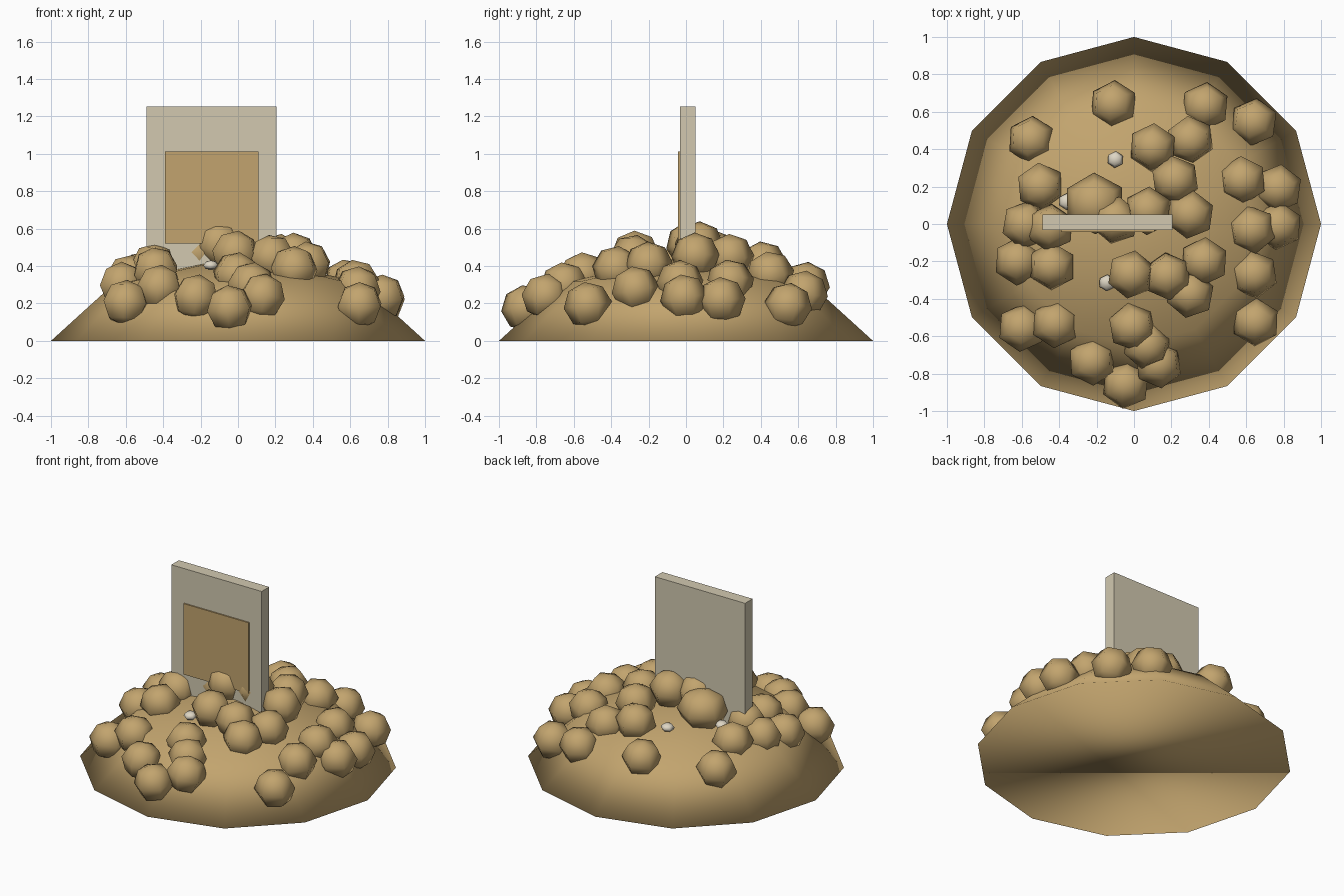
import bpy, bmesh, math, random
from mathutils import Matrix, Euler

if "Cube" in bpy.data.objects:
    bpy.data.objects.remove(bpy.data.objects["Cube"])

random.seed(4)


def material(name, rgb):
    lin = [((c / 255 + 0.055) / 1.055) ** 2.4 for c in rgb]
    m = bpy.data.materials.new(name)
    m.diffuse_color = (*lin, 1)
    m.use_nodes = True
    m.node_tree.nodes["Principled BSDF"].inputs["Base Color"].default_value = m.diffuse_color
    return m


EARTH = material("tan earth", (194, 164, 110))
STONE = material("pale stone", (210, 201, 176))
PEBBLE = material("light pebble", (222, 214, 196))


def finish(bm, name, mat, smooth):
    bmesh.ops.recalc_face_normals(bm, faces=bm.faces)
    for f in bm.faces:
        f.smooth = smooth
    me = bpy.data.meshes.new(name)
    bm.to_mesh(me)
    bm.free()
    me.materials.append(mat)
    ob = bpy.data.objects.new(name, me)
    bpy.context.collection.objects.link(ob)
    return ob


def box(name, lo, hi, mat):
    bm = bmesh.new()
    bmesh.ops.create_cube(bm, size=1)
    for v in bm.verts:
        v.co = [l if c < 0 else h for c, l, h in zip(v.co, lo, hi)]
    return finish(bm, name, mat, False)


def ball(name, pos, size, mat, tilt):
    bm = bmesh.new()
    rot = Euler([random.uniform(-tilt, tilt) for _ in range(3)]).to_matrix().to_4x4()
    mtx = Matrix.Translation(pos) @ rot @ Matrix.Diagonal((*size, 1))
    bmesh.ops.create_uvsphere(bm, u_segments=6, v_segments=4, radius=1, matrix=mtx)
    return finish(bm, name, mat, True)


# Mound: twelve-sided closed dome
N = 12
bm = bmesh.new()
rings = [[bm.verts.new((r * math.cos(2 * math.pi * i / N),
                        r * math.sin(2 * math.pi * i / N), z)) for i in range(N)]
         for r, z in ((1.0, 0.0), (0.65, 0.318))]
apex = bm.verts.new((0, 0, 0.45))
bm.faces.new(rings[0][::-1])
for i in range(N):
    j = (i + 1) % N
    bm.faces.new((rings[0][i], rings[0][j], rings[1][j], rings[1][i]))
    bm.faces.new((rings[1][i], rings[1][j], apex))
finish(bm, "mound", EARTH, True)

# Upright slab with a thin plate on its front
box("slab", (-0.49, -0.033, 0.002), (0.205, 0.05, 1.253), STONE)
box("slab_plate", (-0.39, -0.042, 0.52), (0.11, -0.033, 1.013), EARTH)

# Clods scattered over the mound: plan positions, height follows the slope
CLODS = [(-.11, .64), (-.55, .45), (-.50, .20), (.38, .63), (.64, .545), (.30, .45),
         (.10, .41), (.22, .235), (.58, .235), (.77, .19), (.63, -.03), (.77, -.01),
         (.64, -.27), (.65, -.525), (.30, .05), (-.58, -.005), (-.45, -.02),
         (-.62, -.20), (-.44, -.225), (-.60, -.555), (-.42, -.535), (-.015, -.27),
         (.18, -.28), (.375, -.20), (.30, -.375), (-.01, -.55), (.07, -.65),
         (.13, -.75), (-.225, -.735), (-.045, -.86), (.075, .07), (-.10, .02)]
for k, (x, y) in enumerate(CLODS):
    r = math.hypot(x, y)
    z = 0.54 - 0.2 * r - 0.26 * r * r
    ball(f"clod_{k + 1}", (x, y, z), (0.132, 0.13, 0.124), EARTH, 0.2)

# Larger clod behind the slab, its tip poking through the front
ball("large_clod", (-0.21, 0.11, 0.47), (0.17, 0.165, 0.135), EARTH, 0.04)

# Small flat pebbles
for k, p in enumerate([(-.10, .345, .40), (-.145, -.315, .405), (-.36, .12, .40)]):
    ball(f"pebble_{k + 1}", p, (0.045, 0.045, 0.025), PEBBLE, 0.1)
